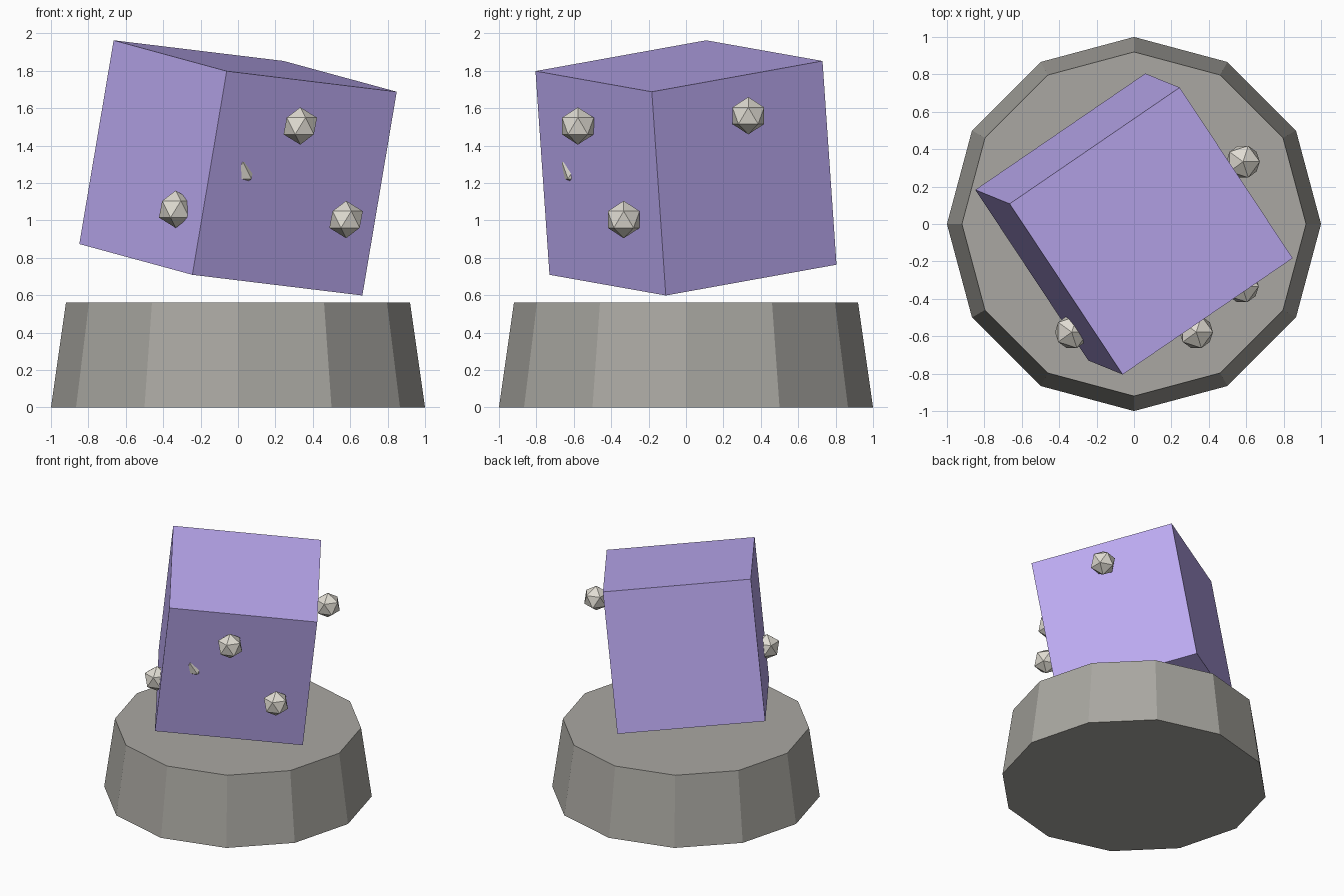
import bpy
from math import pi

if "Cube" in bpy.data.objects:
    bpy.data.objects.remove(bpy.data.objects["Cube"])


def paint(obj, name, rgb):
    mat = bpy.data.materials.get(name) or bpy.data.materials.new(name)
    mat.diffuse_color = (*rgb, 1)
    mat.use_nodes = True
    mat.node_tree.nodes["Principled BSDF"].inputs["Base Color"].default_value = mat.diffuse_color
    obj.data.materials.append(mat)


# Twelve-sided tapered pedestal with a corner on the x axis
H = 0.56
bpy.ops.mesh.primitive_cone_add(vertices=12, radius1=1.0, radius2=0.92,
                                depth=H, location=(0, 0, H / 2))
pedestal = bpy.context.object
pedestal.name = "pedestal"
paint(pedestal, "stone", (0.40, 0.39, 0.36))

# Tilted cube floating just above the pedestal
bpy.ops.mesh.primitive_cube_add(size=1.107, location=(0, 0, 1.281),
                                rotation=(0.15, 0.10, 0.60))
cube = bpy.context.object
cube.name = "floating_cube"
paint(cube, "lavender", (0.50, 0.40, 0.88))

# Faceted studs half sunk into the cube faces
A, B = 0.333, 0.578
studs = [(A, -B, 1.505), (B, -A, 1.005), (-A, -B, 1.06),
         (B + 0.005, A, 1.56), (0, -B, 1.267)]
for i, pos in enumerate(studs):
    bpy.ops.mesh.primitive_ico_sphere_add(subdivisions=1, radius=0.1, location=pos)
    stud = bpy.context.object
    stud.name = f"stud_{i + 1}"
    paint(stud, "pale_stone", (0.75, 0.72, 0.65))
